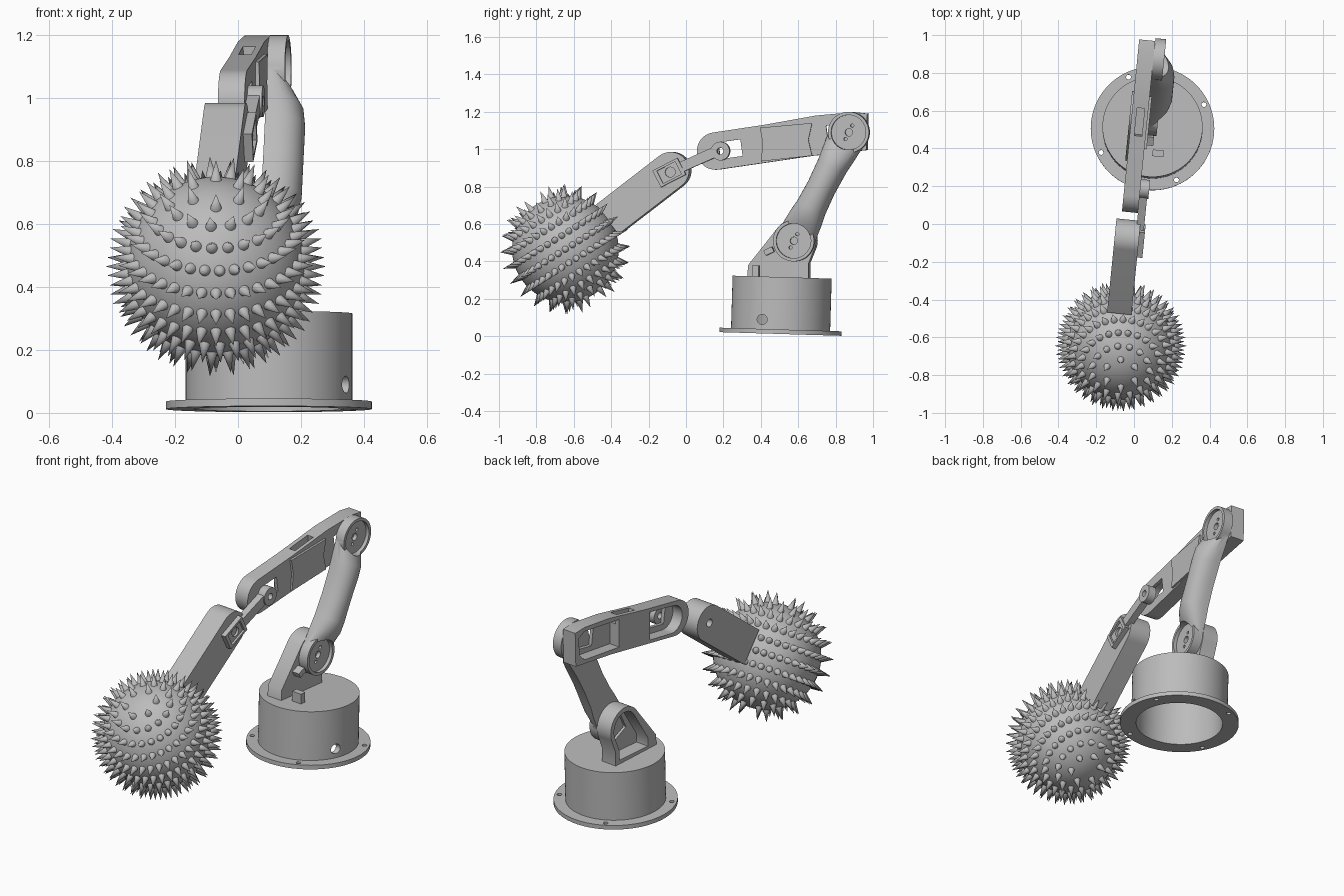
import bpy, bmesh, math
from mathutils import Matrix, Vector

if "Cube" in bpy.data.objects:
    bpy.data.objects.remove(bpy.data.objects["Cube"], do_unlink=True)

grey = bpy.data.materials.new("plain grey")
grey.use_nodes = True
GREY = (0.5, 0.5, 0.5, 1)
grey.diffuse_color = GREY
for node in grey.node_tree.nodes:
    if node.type == "BSDF_PRINCIPLED":
        node.inputs["Base Color"].default_value = GREY

ARM = Matrix.Rotation(-0.1, 4, "Z")                     # slight yaw of the whole arm
BASE = Matrix.Translation((0.098, 0.505, 0.012)) @ Matrix.Rotation(-0.03, 4, "X")


def finish(name, bm, matrix):
    bmesh.ops.recalc_face_normals(bm, faces=bm.faces)
    bm.transform(matrix)
    mesh = bpy.data.meshes.new(name)
    bm.to_mesh(mesh)
    bm.free()
    mesh.materials.append(grey)
    obj = bpy.data.objects.new(name, mesh)
    bpy.context.collection.objects.link(obj)
    return obj


def loft(name, rings, matrix=ARM):
    """Skin through equal rings of points and cap both ends."""
    bm = bmesh.new()
    rows = [[bm.verts.new(p) for p in ring] for ring in rings]
    count = len(rows[0])
    for a, b in zip(rows, rows[1:]):
        for i in range(count):
            j = (i + 1) % count
            bm.faces.new((a[i], a[j], b[j], b[i]))
    bm.faces.new(rows[0])
    bm.faces.new(rows[-1])
    return finish(name, bm, matrix)


def prism(name, outline, x0, x1):
    """Side outline (y, z) extruded across the arm."""
    return loft(name, [[(x, y, z) for y, z in outline] for x in (x0, x1)])


def arc(c, r, start, end, n=24):
    angles = [math.radians(start + (end - start) * i / n) for i in range(n + 1)]
    return [(c[0] + r * math.cos(a), c[1] + r * math.sin(a)) for a in angles]


def circle(c, r, n=48):
    return arc(c, r, 0, 360 - 360 / n, n - 1)


def rect(c, w, h, angle):
    a = math.radians(angle)
    return [(c[0] + u * w * math.cos(a) - v * h * math.sin(a),
             c[1] + u * w * math.sin(a) + v * h * math.cos(a))
            for u, v in ((-.5, -.5), (.5, -.5), (.5, .5), (-.5, .5))]


def cylinder(name, r, z0, z1, matrix=BASE, n=96):
    return loft(name, [[(x, y, z) for x, y in circle((0, 0), r, n)] for z in (z0, z1)], matrix)


def combine(obj, tool, operation="DIFFERENCE"):
    """Apply a boolean and discard the tool."""
    tool.hide_render = True
    mod = obj.modifiers.new("boolean", "BOOLEAN")
    mod.operation, mod.object, mod.solver = operation, tool, "EXACT"
    graph = bpy.context.evaluated_depsgraph_get()
    mesh = bpy.data.meshes.new_from_object(obj.evaluated_get(graph))
    obj.modifiers.clear()
    obj.data = mesh
    bpy.data.objects.remove(tool, do_unlink=True)


def cut(obj, outline, x0, x1):
    combine(obj, prism("cutter", outline, x0, x1))


# Hollow round base with a bolted flange
base = cylinder("base_housing", 0.265, 0.0, 0.304)
combine(base, cylinder("flange", 0.327, 0.0, 0.024), "UNION")
combine(base, cylinder("cutter", 0.238, -0.05, 0.28))
for a in (25, 115, 205, 295):
    spot = Matrix.Translation((0.3 * math.cos(math.radians(a)), 0.3 * math.sin(math.radians(a)), 0))
    combine(base, cylinder("cutter", 0.013, -0.05, 0.05, BASE @ spot, 20))
side = Matrix.Translation((0.2, -0.1, 0.075)) @ Matrix.Rotation(math.pi / 2, 4, "Y")
combine(base, cylinder("cutter", 0.027, 0, 0.1, BASE @ side, 24))

SHOULDER, ELBOW, WRIST, HAND = (0.585, 0.51), (0.88, 1.09), (0.16, 0.99), (-0.08, 0.885)
JOINT = 0.015                                            # plane where the links meet

# Shoulder bracket, a shell open to one side
bracket = prism("shoulder_bracket", [(0.33, 0.3), (0.335, 0.38)] + arc(SHOULDER, 0.115, 142, -20)
                + [(0.66, 0.39), (0.66, 0.3)], -0.08, JOINT)
cut(bracket, [(0.4, 0.335), (0.4, 0.385)] + arc(SHOULDER, 0.088, 142, -20)
    + [(0.63, 0.39), (0.63, 0.335)], -0.1, 0)
cut(bracket, rect((0.56, 0.47), 0.1, 0.12, 63), -0.1, 0.03)

# Cable clips beside the bracket
prism("base_clip", rect((0.385, 0.34), 0.035, 0.075, 0), 0.06, 0.12)
prism("bracket_clip", rect((0.45, 0.455), 0.05, 0.03, 25), 0.0, 0.06)

# Lower arm: two round ends joined by a domed spine
axis = Vector((ELBOW[0] - SHOULDER[0], ELBOW[1] - SHOULDER[1])).normalized()
across = Vector((axis.y, -axis.x))
rings = []
for t, width, height in ((0.0, .1, .055), (.05, .1, .06), (.14, .092, .11), (.2, .083, .12),
                         (.32, .078, .12), (.45, .083, .12), (.51, .09, .112), (.6, .1, .06),
                         (.65, .1, .055)):
    ring = []
    for i in range(25):
        a = math.pi * i / 24
        p = Vector(SHOULDER) + axis * t + across * (width * math.cos(a))
        ring.append((JOINT + height * math.sin(a) ** 0.7 if 0 < i < 24 else JOINT, p.x, p.y))
    rings.append(ring)
lower_arm = loft("lower_arm", rings)
for centre in (SHOULDER, ELBOW):
    combine(lower_arm, prism("arm_end", circle(centre, 0.11), JOINT, 0.072), "UNION")
for centre in (SHOULDER, ELBOW):
    cut(lower_arm, circle(centre, 0.093), 0.052, 0.2)
    cut(lower_arm, circle(centre, 0.02, 24), 0.03, 0.2)
    for s in (-1, 1):
        cut(lower_arm, circle((centre[0] + s * 0.018, centre[1] + s * 0.036), 0.009, 16), 0.03, 0.2)

# Forearm with two side pockets, a top slot and a raised middle panel
forearm = prism("forearm", arc(WRIST, 0.1, 98, 277) + [(0.68, 0.965), (0.97, 0.995), (0.975, 1.19),
                (0.9, 1.198), (0.7, 1.18), (0.42, 1.13)], -0.07, JOINT)
cut(forearm, arc((0.19, 0.993), 0.078, 98, 277) + [(0.37, 0.938), (0.37, 1.1)], -0.1, -0.005)
cut(forearm, [(0.62, 0.985), (0.9, 1.01), (0.94, 1.05), (0.945, 1.15), (0.9, 1.175), (0.62, 1.145)],
    -0.1, -0.005)
cut(forearm, rect((0.24, 1.0), 0.12, 0.09, 8), -0.02, 0.03)
cut(forearm, rect((0.83, 1.085), 0.14, 0.1, 8), -0.02, 0.03)
cut(forearm, rect((0.54, 1.15), 0.15, 0.1, 9), -0.045, -0.005)
prism("forearm_panel", [(0.405, 0.935), (0.68, 0.965), (0.66, 1.05), (0.68, 1.14), (0.4, 1.115),
      (0.415, 1.03)], JOINT, JOINT + 0.012)

# Wrist link between forearm and hand
link = prism("wrist_link", rect((-0.085, 0.875), 0.15, 0.1, 27), JOINT, 0.062)
combine(link, prism("link_neck", rect((0.07, 0.945), 0.24, 0.055, 24), JOINT, 0.055), "UNION")
combine(link, prism("link_knuckle", circle((0.19, 0.99), 0.05, 32), JOINT, 0.062), "UNION")
cut(link, circle((0.19, 0.99), 0.018, 20), 0.0, 0.1)
cut(link, rect((-0.085, 0.875), 0.11, 0.075, 27), 0.05, 0.1)
cut(link, circle((-0.08, 0.877), 0.027, 24), 0.036, 0.1)

# Hand block running down into the ball
hand = prism("hand", arc(HAND, 0.1, 127, -53) + [(-0.36, 0.545), (-0.48, 0.704)][:2], -0.095, 0.034)
cut(hand, circle((-0.08, 0.885), 0.022, 24), -0.12, -0.06)

# Ball with rings of spikes
tilt = Matrix.Translation((-0.07, -0.645, 0.465)) @ Matrix.Rotation(math.radians(32), 4, "X")
bm = bmesh.new()
bmesh.ops.create_uvsphere(bm, u_segments=64, v_segments=32, radius=0.285)
finish("ball", bm, tilt)

bm = bmesh.new()
for k in range(-5, 6):
    polar = math.radians(90 + 14.6 * k)
    number = round(40 * math.sin(polar) ** 1.5)
    for i in range(number):
        turn = Matrix.Rotation(math.tau * (i + 0.5 * (k % 2)) / number, 4, "Z")
        place = turn @ Matrix.Rotation(polar, 4, "Y") @ Matrix.Translation((0, 0, 0.313))
        bmesh.ops.create_cone(bm, cap_ends=True, segments=16, radius1=0.02, radius2=0,
                              depth=0.074, matrix=place)
finish("ball_spikes", bm, tilt)

# Smooth curved surfaces, keep edges sharp
bpy.ops.object.select_all(action="DESELECT")
for obj in bpy.context.collection.objects:
    if obj.type == "MESH" and grey.name in obj.data.materials:
        obj.select_set(True)
        bpy.context.view_layer.objects.active = obj
bpy.ops.object.shade_smooth_by_angle(angle=math.radians(35))
